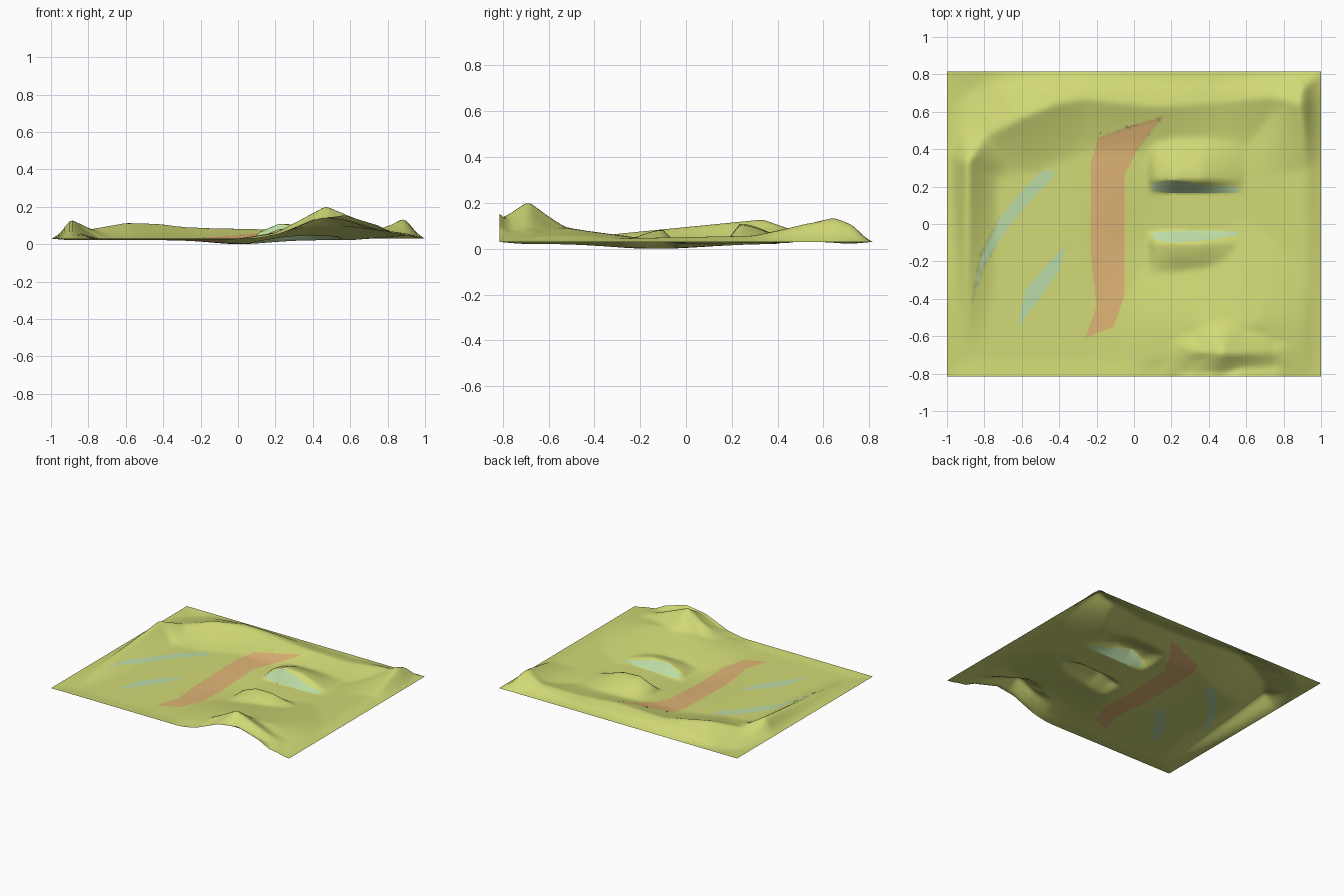
import bpy, bmesh, math
from mathutils import Vector
from mathutils.geometry import intersect_point_line

if "Cube" in bpy.data.objects:
    bpy.data.objects.remove(bpy.data.objects["Cube"])

HX, HY, BASE = 1.0, 0.815, 0.03

# Ridge lines: (x, y, crest height, width); each has a slope power and an open-edge flag
RIDGES = [
    # left and back bank
    ([(-0.88, -0.62, 0.035, 0.10), (-0.89, -0.28, 0.08, 0.15), (-0.89, 0.33, 0.145, 0.17),
      (-0.79, 0.47, 0.09, 0.25), (-0.60, 0.57, 0.125, 0.3), (-0.43, 0.64, 0.12, 0.3),
      (-0.27, 0.67, 0.10, 0.28), (0.12, 0.63, 0.09, 0.25), (0.45, 0.65, 0.07, 0.25)], 1.3, False),
    # right bank with corner hill
    ([(0.95, -0.72, 0.05, 0.2), (0.94, 0.3, 0.07, 0.4), (0.88, 0.645, 0.148, 0.22),
      (0.90, 0.74, 0.115, 0.2)], 1.2, False),
    ([(0.45, 0.65, 0.07, 0.25), (0.75, 0.68, 0.09, 0.25), (0.88, 0.645, 0.14, 0.2)], 1.3, False),
    # front hill and the shoulder behind it
    ([(0.2, -0.64, 0.07, 0.16), (0.33, -0.68, 0.14, 0.3), (0.47, -0.69, 0.22, 0.38),
      (0.75, -0.69, 0.10, 0.35), (0.95, -0.79, 0.04, 0.1)], 1.7, True),
    ([(0.42, -0.57, 0.11, 0.5), (0.65, -0.53, 0.10, 0.55)], 1.1, False),
    # lifted front edge
    ([(0.16, -0.815, 0.03, 0.1), (0.4, -0.815, 0.13, 0.15), (0.57, -0.815, 0.155, 0.15),
      (0.75, -0.815, 0.10, 0.12), (0.88, -0.815, 0.03, 0.05)], 1.0, True),
]

# Arched mounds facing each other: foot y, crest y, back y, height
MOUNDS = [(0.165, 0.235, 0.52, 0.09), (-0.035, -0.10, -0.34, 0.068)]


def lerp_profile(x, pts):
    for (a, fa), (b, fb) in zip(pts, pts[1:]):
        if a <= x <= b:
            return fa + (fb - fa) * (x - a) / (b - a)
    return 0.0


def ridge_height(x, y, pts, power):
    p, best = Vector((x, y)), 0.0
    for a, b in zip(pts, pts[1:]):
        va, vb = Vector(a[:2]), Vector(b[:2])
        t = min(1, max(0, intersect_point_line(p, va, vb)[1]))
        d = (p - va.lerp(vb, t)).length
        z, w = a[2] + (b[2] - a[2]) * t, a[3] + (b[3] - a[3]) * t
        best = max(best, (z - BASE) * max(0, 1 - d / w) ** power)
    return best


def height(x, y):
    side = min(1, (HX - abs(x)) / 0.09)
    edge = min(side, 1, (HY - abs(y)) / 0.09)
    h = 0.0
    for pts, power, is_open in RIDGES:
        h = max(h, ridge_height(x, y, pts, power) * (side if is_open else edge))
    arch = lerp_profile(x, [(0.07, 0), (0.11, 0.5), (0.22, 1), (0.36, 0.9), (0.6, 0)])
    for foot, crest, back, top in MOUNDS:
        if (y - foot) * (crest - foot) > 0:
            t = (y - foot) / (crest - foot)
            if t > 1:
                s = max(0, 1 - (y - crest) / (back - crest))
                t = s * s * (3 - 2 * s)
            h = max(h, top * arch * t)
    # shallow hollow across the middle
    dip = 0.008 * edge + 0.022 * math.exp(-((x - 0.02) / 0.22) ** 2 - ((y + 0.13) / 0.3) ** 2)
    return BASE + h - dip


# Coloured areas, seen from above
TRACK = [(0.15, 0.57), (-0.02, 0.52), (-0.19, 0.46), (-0.23, 0.33), (-0.23, -0.17), (-0.2, -0.44),
         (-0.26, -0.61), (-0.11, -0.55), (-0.05, -0.38), (-0.05, 0.26), (0.02, 0.40)]
BLUE = [
    [(-0.42, 0.28), (-0.5, 0.28), (-0.58, 0.2), (-0.72, 0.03), (-0.82, -0.17), (-0.86, -0.39),
     (-0.8, -0.22), (-0.68, -0.03), (-0.55, 0.13), (-0.44, 0.24)],
    [(-0.36, -0.11), (-0.45, -0.2), (-0.58, -0.35), (-0.63, -0.56), (-0.52, -0.42), (-0.4, -0.25)],
    [(0.1, 0.18), (0.2, 0.165), (0.55, 0.165), (0.56, 0.2), (0.4, 0.205), (0.2, 0.235), (0.1, 0.22)],
    [(0.1, -0.045), (0.3, -0.035), (0.56, -0.04), (0.55, -0.06), (0.4, -0.085), (0.2, -0.1), (0.1, -0.08)],
]


def inside(x, y, poly):
    hit = False
    for (ax, ay), (bx, by) in zip(poly, poly[1:] + poly[:1]):
        if (ay > y) != (by > y) and x < ax + (bx - ax) * (y - ay) / (by - ay):
            hit = not hit
    return hit


def paint(bm, poly, index):
    """Cut the outline into the sheet, then colour the faces inside it."""
    m = 0.02
    for (ax, ay), (bx, by) in zip(poly, poly[1:] + poly[:1]):
        faces = []
        for f in bm.faces:
            c = f.calc_center_median()
            if min(ax, bx) - m < c.x < max(ax, bx) + m and min(ay, by) - m < c.y < max(ay, by) + m:
                faces.append(f)
        geom = faces + list({e for f in faces for e in f.edges}) + list({v for f in faces for v in f.verts})
        bmesh.ops.bisect_plane(bm, geom=geom, dist=1e-5, plane_co=(ax, ay, 0),
                               plane_no=(by - ay, ax - bx, 0))
    for f in bm.faces:
        c = f.calc_center_median()
        if inside(c.x, c.y, poly):
            f.material_index = index


# Flat sheet, outlines cut in, then raised to the terrain
bm = bmesh.new()
bmesh.ops.create_grid(bm, x_segments=120, y_segments=98, size=1.0)
for v in bm.verts:
    v.co.y *= HY
paint(bm, TRACK, 1)
for area in BLUE:
    paint(bm, area, 2)
for v in bm.verts:
    v.co.z = height(v.co.x, v.co.y)
# soften the creases of the banks, keeping the outer edge and the steep mound faces
soft = [v for v in bm.verts if not v.is_boundary
        and not (0.04 < v.co.x < 0.62 and -0.14 < v.co.y < 0.27)]
for _ in range(2):
    bmesh.ops.smooth_vert(bm, verts=soft, factor=0.5, use_axis_z=True)
low = min(v.co.z for v in bm.verts)
for v in bm.verts:
    v.co.z -= low
for f in bm.faces:
    f.smooth = True

mesh = bpy.data.meshes.new("terrain_sheet")
bm.to_mesh(mesh)
bm.free()
for name, col in [("grass", (0.64, 0.70, 0.18, 1)), ("track", (0.74, 0.46, 0.18, 1)),
                  ("water", (0.50, 0.71, 0.38, 1))]:
    mat = bpy.data.materials.new(name)
    mat.diffuse_color = col
    mat.use_nodes = True
    mat.node_tree.nodes["Principled BSDF"].inputs["Base Color"].default_value = mat.diffuse_color
    mesh.materials.append(mat)
terrain = bpy.data.objects.new("terrain_sheet", mesh)
bpy.context.collection.objects.link(terrain)
